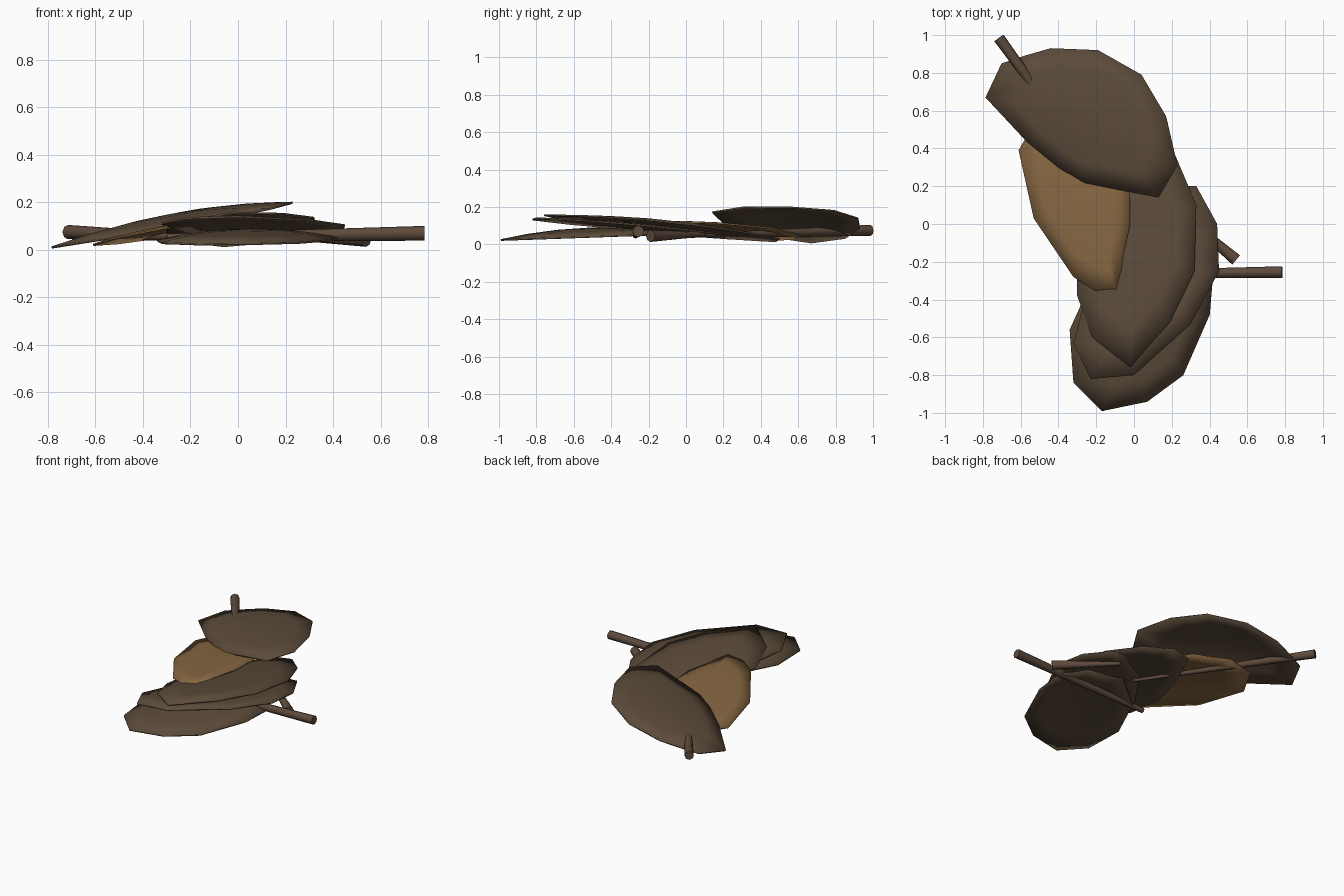
import bpy, bmesh
from mathutils import Vector

cube = bpy.data.objects.get("Cube")
if cube:
    bpy.data.objects.remove(cube, do_unlink=True)


def material(name, rgb):
    mat = bpy.data.materials.new(name)
    mat.use_nodes = True
    color = (*rgb, 1.0)
    mat.diffuse_color = color
    bsdf = mat.node_tree.nodes["Principled BSDF"]
    bsdf.inputs["Base Color"].default_value = color
    bsdf.inputs["Roughness"].default_value = 0.9
    return mat


DARK = material("dark brown leaf", (0.105, 0.07, 0.042))
TAN = material("tan leaf", (0.24, 0.135, 0.055))
BARK = material("twig bark", (0.11, 0.068, 0.045))


def finish(name, bm, mat):
    mesh = bpy.data.meshes.new(name)
    bmesh.ops.recalc_face_normals(bm, faces=bm.faces[:])
    for face in bm.faces:
        face.smooth = True
    bm.to_mesh(mesh)
    bm.free()
    mesh.materials.append(mat)
    obj = bpy.data.objects.new(name, mesh)
    bpy.context.collection.objects.link(obj)
    return obj


def leaf(name, outline, base, slope_x, slope_y, dome, mat):
    """Domed leaf: outline lies on a tilted plane, rings rise to the middle."""
    bm = bmesh.new()
    cx = sum(p[0] for p in outline) / len(outline)
    cy = sum(p[1] for p in outline) / len(outline)

    def vert(x, y, s):
        x, y = cx + (x - cx) * s, cy + (y - cy) * s
        z = base + slope_x * x + slope_y * y + dome * (1 - s * s)
        return bm.verts.new((x, y, z))

    rings = [[vert(x, y, s) for x, y in outline] for s in (1, 0.7, 0.35)]
    middle = vert(cx, cy, 0)
    count = len(outline)
    for i in range(count):
        j = (i + 1) % count
        for outer, inner in zip(rings, rings[1:]):
            bm.faces.new((outer[i], outer[j], inner[j], inner[i]))
        bm.faces.new((rings[-1][i], rings[-1][j], middle))
    obj = finish(name, bm, mat)
    thick = obj.modifiers.new("thickness", "SOLIDIFY")
    thick.thickness = 0.009
    thick.offset = 0


def twig(name, start, end, r_start, r_end):
    """Tapered eight-sided twig between two points."""
    a, b = Vector(start), Vector(end)
    bm = bmesh.new()
    bmesh.ops.create_cone(bm, cap_ends=True, segments=8, radius1=r_start,
                          radius2=r_end, depth=(b - a).length)
    obj = finish(name, bm, BARK)
    for poly in obj.data.polygons:
        poly.use_smooth = len(poly.vertices) == 4
    obj.location = (a + b) / 2
    obj.rotation_euler = (b - a).to_track_quat("Z", "Y").to_euler()


# Leaves, from the bottom of the pile to the top
leaf("front_low_leaf",
     [(-.34, -.56), (-.32, -.84), (-.17, -.99), (.07, -.94), (.26, -.8),
      (.4, -.48), (.42, -.25), (.3, -.1), (.05, -.05), (-.2, -.25)],
     0.058, 0, 0.035, 0.045, DARK)
leaf("lower_middle_leaf",
     [(-.32, -.63), (-.23, -.82), (0, -.8), (.3, -.53), (.45, -.25), (.44, 0),
      (.33, .2), (.24, .2), (0, .05), (-.22, -.25)],
     0.06, 0.04, -0.1, 0.015, DARK)
leaf("upper_middle_leaf",
     [(-.3, -.38), (-.22, -.6), (-.02, -.76), (.19, -.52), (.32, -.25),
      (.33, .1), (.22, .36), (.08, .5), (-.06, .48), (-.2, .2), (-.3, -.1)],
     0.075, 0.1, -0.11, 0.03, DARK)
leaf("tan_leaf",
     [(-.61, .39), (-.53, .03), (-.32, -.28), (-.21, -.35), (-.08, -.385),
      (-.06, -.18), (-.02, 0), (-.02, .2), (-.12, .45), (-.32, .6), (-.5, .58)],
     0.122, 0.14, -0.04, 0.022, TAN)
leaf("top_back_leaf",
     [(-.785, .67), (-.7, .85), (-.58, .89), (-.44, .93), (-.19, .92),
      (.04, .79), (.17, .57), (.23, .31), (.13, .14), (-.27, .22),
      (-.4, .3), (-.57, .44)],
     0.14, 0.2, 0.04, 0.04, DARK)

# Twigs
twig("long_side_twig", (.785, -.255, .07), (-.3, -.27, .05), .031, .018)
twig("short_side_twig", (.54, -.19, .045), (.2, .1, .055), .032, .012)
twig("back_twig", (-.715, .985, .075), (0, 0, .045), .03, .01)
